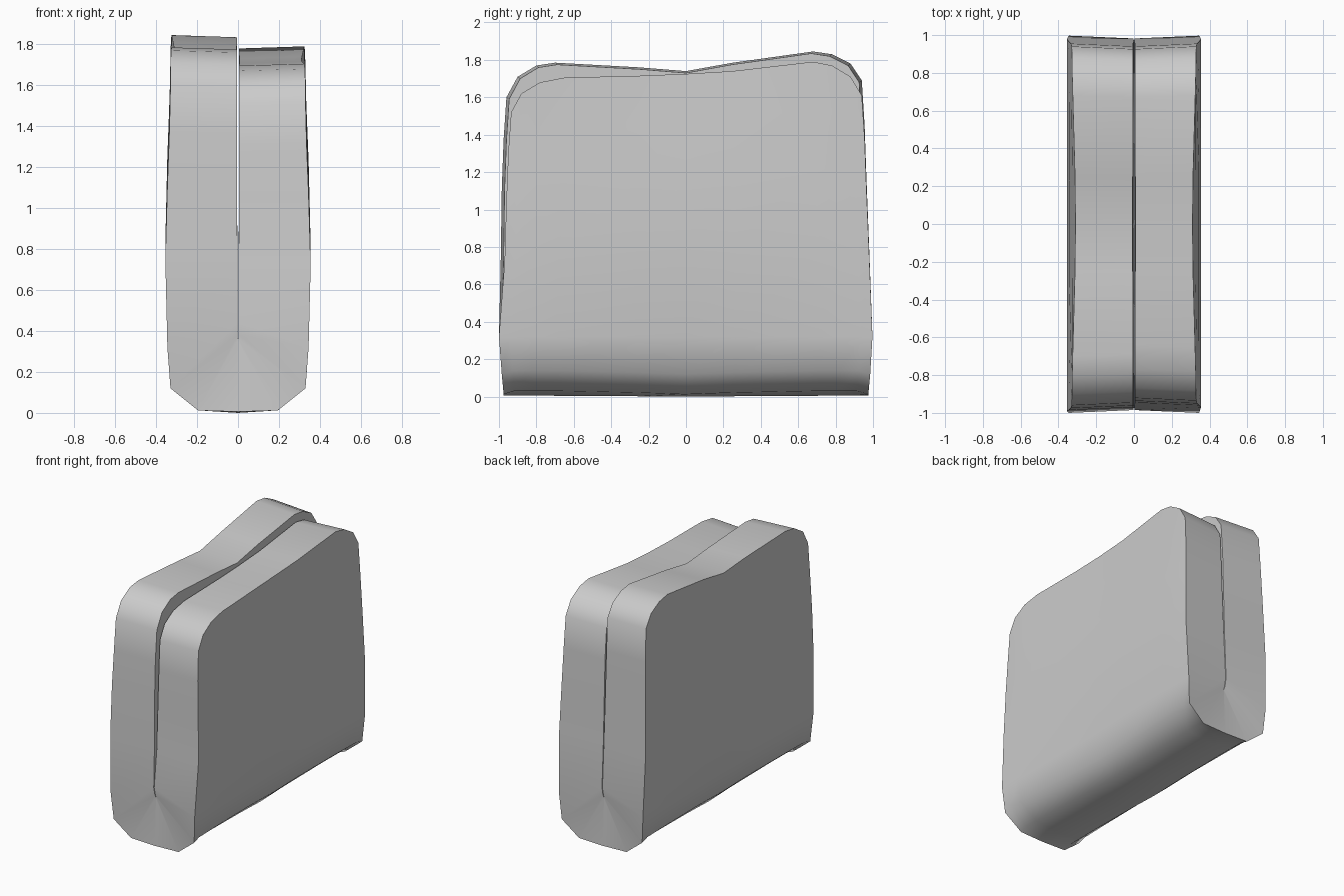
import bpy, bmesh, math

if "Cube" in bpy.data.objects:
    bpy.data.objects.remove(bpy.data.objects["Cube"])

# Rim outline (y, z) of the two flaps, front to back
RIM = {
    -1: [(-.96, 1.6), (-.9, 1.71), (-.8, 1.77), (-.7, 1.785), (-.25, 1.76), (0, 1.74),
         (.25, 1.785), (.68, 1.845), (.78, 1.83), (.88, 1.78), (.94, 1.69)],
    1: [(-.935, 1.52), (-.88, 1.62), (-.78, 1.68), (-.65, 1.705), (-.25, 1.715), (0, 1.725),
        (.25, 1.74), (.68, 1.79), (.78, 1.77), (.88, 1.71), (.94, 1.61)],
}
# Rows from rim down to fold: outer x, outer z, inner x, inner z, pinch at the middle
ROWS = [(.33, 1.75, .004, 1.74, .02), (.335, 1.5, .006, 1.49, .01), (.345, 1.2, .005, 1.2, 0),
        (.355, .8, .003, .8, 0), (.345, .32, .002, .44, .015),
        (.33, .12, .002, .38, .025), (.195, .012, .001, .36, .01)]
# Half length of the sheet at each row: front of left flap, front of right flap, back
ENDS = [(.96, .935, .94), (.975, .95, .955), (.985, .96, .965), (.99, .97, .98),
        (1, 1, .997), (.985, .985, .985), (.975, .975, .975)]


def make_row(bm, side, r, inner):
    xo, zo, xi, zi, pinch = ROWS[r]
    rim = RIM[side]
    verts = []
    for y, top in rim:
        bulge = max(0, 1 - y * y) ** 2
        front = ENDS[r][0 if side < 0 else 1] / -rim[0][0]
        back = ENDS[r][2] / rim[-1][0]
        y2 = y * (front if y < 0 else back)
        z = zi if inner else zo
        if z > .5:
            z = .3 + (z - .3) * (top - .3) / 1.45
        x = xi + .003 * bulge if inner else xo - pinch * bulge
        if inner:
            y2 *= .985
        elif z < .2:
            z += .018 * min(1, 2 * abs(y)) * (abs(y) < .93)
        verts.append(bm.verts.new((side * x, y2, z)))
    return verts


def make_sheet(bm, inner):
    rows = [make_row(bm, -1, r, inner) for r in range(len(ROWS))]
    right = [make_row(bm, 1, r, inner) for r in reversed(range(len(ROWS)))]
    # Centre line of the fold
    mid = []
    for a, b in zip(rows[-1], right[0]):
        y = (a.co.y + b.co.y) / 2
        z = .35 if inner else max(0, .006 * abs(y))
        mid.append(bm.verts.new((0, y, z)))
    grid = rows + [mid] + right
    for a, b in zip(grid, grid[1:]):
        for i in range(len(a) - 1):
            bm.faces.new((a[i], a[i + 1], b[i + 1], b[i]))
    return grid


def boundary(g):
    return (g[0] + [row[-1] for row in g[1:-1]] + g[-1][::-1]
            + [row[0] for row in g[-2:0:-1]])


# Thick sheet folded in half: outer skin, inner skin and edge band
bm = bmesh.new()
outer, inner = (boundary(make_sheet(bm, k)) for k in (False, True))
n = len(outer)
for i in range(n):
    j = (i + 1) % n
    bm.faces.new((outer[i], outer[j], inner[j], inner[i]))
bmesh.ops.recalc_face_normals(bm, faces=bm.faces)
sharp = [bm.edges.get((loop[i], loop[(i + 1) % n])) for loop in (outer, inner) for i in range(n)]
for f in bm.faces:
    f.smooth = True
for e in sharp:
    e.smooth = False
mesh = bpy.data.meshes.new("folded_sheet")
bm.to_mesh(mesh)
bm.free()
bpy.context.collection.objects.link(bpy.data.objects.new("folded_sheet", mesh))
